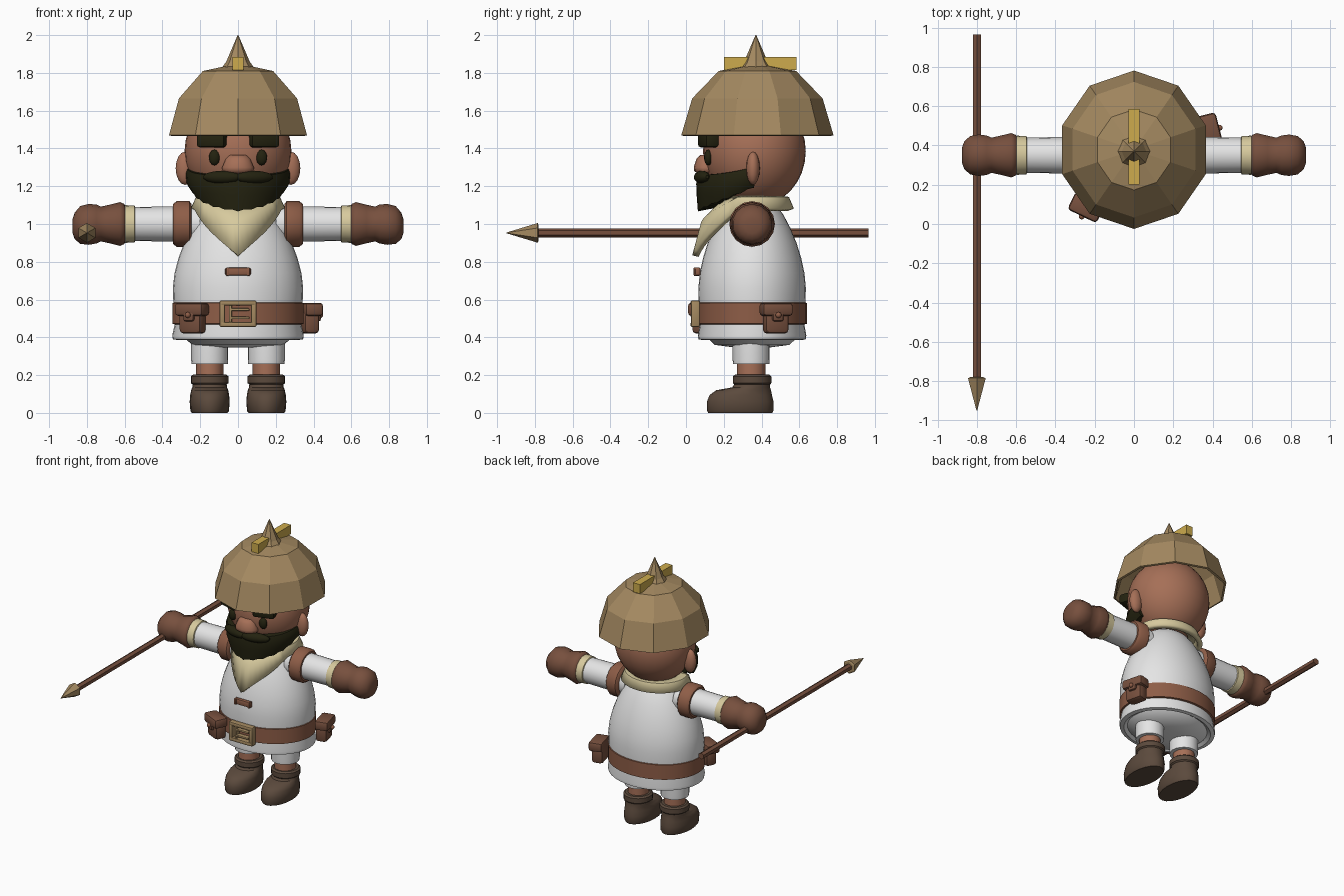
import bpy, bmesh, math
from mathutils import Vector, Matrix

if "Cube" in bpy.data.objects:
    bpy.data.objects.remove(bpy.data.objects["Cube"])

CY = 0.35  # depth of the body axis


def material(name, r, g, b):
    m = bpy.data.materials.new(name)
    m.diffuse_color = (r, g, b, 1)
    m.use_nodes = True
    m.node_tree.nodes["Principled BSDF"].inputs["Base Color"].default_value = m.diffuse_color
    return m


SKIN = material("skin", 0.38, 0.16, 0.095)
BRASS = material("dull_brass", 0.37, 0.25, 0.118)
GLOVE = material("dark_leather", 0.185, 0.08, 0.048)
BELT = material("leather", 0.27, 0.11, 0.063)
TAN = material("tan_cloth", 0.68, 0.59, 0.34)
GOLD = material("gold", 0.61, 0.41, 0.075)
HAIR = material("dark_hair", 0.017, 0.016, 0.005)
BOOT = material("boot_brown", 0.105, 0.068, 0.046)
WHITE = material("white_cloth", 0.78, 0.78, 0.78)


def finish(name, bm, mat, smooth=40):
    bmesh.ops.recalc_face_normals(bm, faces=bm.faces)
    me = bpy.data.meshes.new(name)
    bm.to_mesh(me)
    bm.free()
    me.materials.append(mat)
    ob = bpy.data.objects.new(name, me)
    bpy.context.collection.objects.link(ob)
    if smooth:
        bpy.ops.object.select_all(action='DESELECT')
        ob.select_set(True)
        bpy.context.view_layer.objects.active = ob
        bpy.ops.object.shade_smooth_by_angle(angle=math.radians(smooth))
    return ob


def skin_rows(bm, rows, closed):
    """Bridge rows of points with quads."""
    vs = [[bm.verts.new(p) for p in row] for row in rows]
    n = len(vs[0])
    for a, b in zip(vs, vs[1:]):
        for i in range(n if closed else n - 1):
            j = (i + 1) % n
            bm.faces.new((a[i], a[j], b[j], b[i]))
    return vs


def loft(name, rings, mat, n=24, axis='Z', side=1, caps=True, smooth=40):
    """Rings are (position, centre u, centre v, radius u, radius v) along an axis."""
    rows = []
    for t, cu, cv, ru, rv in rings:
        row = []
        for i in range(n):
            a = 2 * math.pi * i / n
            u, v = cu + ru * math.sin(a), cv + rv * math.cos(a)
            row.append({'Z': (u, v, t), 'X': (side * t, u, v), 'Y': (u, t, v)}[axis])
        rows.append(row)
    bm = bmesh.new()
    vs = skin_rows(bm, rows, True)
    if caps:
        bm.faces.new(vs[0])
        bm.faces.new(vs[-1])
    return finish(name, bm, mat, smooth)


def ball(name, loc, size, mat, seg=20, rot=None):
    bm = bmesh.new()
    bmesh.ops.create_uvsphere(bm, u_segments=seg, v_segments=seg // 2, radius=1)
    m = Matrix.LocRotScale(Vector(loc), rot, Vector(size))
    bmesh.ops.transform(bm, matrix=m, verts=bm.verts)
    return finish(name, bm, mat, 50)


def box(name, loc, size, mat, turn=0, bevel=0.0, taper=1.0):
    bm = bmesh.new()
    bmesh.ops.create_cube(bm, size=1)
    for v in bm.verts:
        if v.co.z > 0:
            v.co.x *= taper
    m = Matrix.Translation(loc) @ Matrix.Rotation(turn, 4, 'Z') @ Matrix.Diagonal((*size, 1))
    bmesh.ops.transform(bm, matrix=m, verts=bm.verts)
    if bevel:
        bmesh.ops.bevel(bm, geom=bm.edges[:], offset=bevel, segments=2, affect='EDGES', profile=0.5)
    return finish(name, bm, mat, 35)


# Tunic, with a hollow rim around its underside
tunic = [(0.345, 0.1), (0.36, 0.24), (0.40, 0.29), (0.385, 0.315), (0.39, 0.345), (0.41, 0.348),
         (0.47, 0.335), (0.58, 0.342), (0.66, 0.345), (0.74, 0.336), (0.82, 0.315), (0.90, 0.285),
         (0.98, 0.245), (1.05, 0.20), (1.10, 0.155), (1.13, 0.11)]
loft("tunic", [(z, 0, CY, r, r * 0.825) for z, r in tunic], WHITE, 36)
loft("belt", [(z, 0, CY, r, r * 0.835) for z, r in
              [(0.468, 0.33), (0.472, 0.347), (0.582, 0.347), (0.586, 0.33)]], BELT, 36)

# Chest tab
box("chest_tab", (0, 0.062, 0.748), (0.135, 0.03, 0.042), BELT, 0, 0.008)
for s in (-1, 1):
    box("chest_tab_end", (s * 0.055, 0.056, 0.748), (0.016, 0.03, 0.046), BELT, 0, 0.005)

# Buckle frame, prong and bars
for s in (-1, 1):
    box("buckle_side", (s * 0.083, 0.05, 0.525), (0.03, 0.045, 0.14), BRASS, 0, 0.008)
    box("buckle_rail", (0, 0.047, 0.525 + s * 0.057), (0.18, 0.045, 0.027), BRASS, 0, 0.008)
    box("buckle_bar", (0.01, 0.05, 0.525 + s * 0.022), (0.10, 0.04, 0.014), BRASS, 0, 0.004)
box("buckle_prong", (-0.04, 0.05, 0.525), (0.016, 0.04, 0.10), BRASS, 0, 0.004)


# Belt pouches
def pouch(x, y, turn):
    out = Vector((math.sin(turn), -math.cos(turn), 0))
    p = Vector((x, y, 0))
    box("pouch", p + Vector((0, 0, 0.485)), (0.13, 0.085, 0.13), GLOVE, turn, 0.022)
    box("pouch_flap", p + out * 0.008 + Vector((0, 0, 0.548)), (0.165, 0.10, 0.07), GLOVE, turn, 0.018)
    box("pouch_tongue", p + out * 0.045 + Vector((0, 0, 0.515)), (0.06, 0.025, 0.06), GLOVE, turn, 0.01)
    ball("pouch_button", p + out * 0.06 + Vector((0, 0, 0.518)), (0.016, 0.016, 0.016), BELT, 10)


pouch(-0.24, 0.092, -0.45)
pouch(0.378, 0.475, math.pi / 2 + 0.25)

# Neckerchief with a pointed front
rows = [[], [], []]
for i in range(48):
    a = 2 * math.pi * i / 48
    t = min(a, 2 * math.pi - a)
    f = max(0, 1 - t / 1.2)
    ry = 0.205 + 0.095 * f
    inner = Vector((0.15 * math.sin(a), -0.13 * math.cos(a), 1.135))
    outer = Vector((0.235 * math.sin(a), -ry * math.cos(a), 1.075 - 0.245 * f))
    mid = inner.lerp(outer, 0.72)
    mid.z = (inner.z + outer.z) / 2 + 0.025
    for row, p in zip(rows, (inner, mid, outer)):
        row.append(p + Vector((0, CY, 0)))
bm = bmesh.new()
skin_rows(bm, rows, True)
scarf = finish("neckerchief", bm, TAN, 45)
mod = scarf.modifiers.new("thickness", 'SOLIDIFY')
mod.thickness, mod.offset = 0.035, 0

# Head, ears, eyes and brows
ball("head", (0, 0.362, 1.385), (0.283, 0.272, 0.295), SKIN, 32)
loft("nose", [(z, 0, 0.105, rx, ry) for z, rx, ry in
              [(1.265, 0.06, 0.04), (1.28, 0.085, 0.062), (1.30, 0.086, 0.064),
               (1.345, 0.066, 0.05), (1.365, 0.045, 0.03)]], SKIN, 14, smooth=60)
for s in (-1, 1):
    ball("ear", (s * 0.28, 0.355, 1.295), (0.05, 0.036, 0.088), SKIN, 16)
    ball("eye", (s * 0.125, 0.118, 1.352), (0.03, 0.022, 0.042), HAIR, 14)
    box("eyebrow", (s * 0.137, 0.118, 1.442), (0.155, 0.075, 0.072), HAIR, s * 0.3, 0.015)

# Beard wrapped around the jaw, with two moustache halves
rows = [[] for _ in range(6)]
for i in range(25):
    a = math.radians(-92 + 184 * i / 24)
    k = abs(a) / math.radians(92)
    top = 1.262 + 0.045 * k ** 3
    low = 1.067 + 0.125 * k ** 1.5 + (0.008 if i % 2 else 0)
    shape = [(0.84, top), (0.97, top - 0.004), (1.0, top - 0.05 * (1 - 0.5 * k)),
             (0.99, (top + low) / 2 - 0.02), (0.97 - 0.10 * k, low), (0.45, low + 0.03)]
    for row, (r, z) in zip(rows, shape):
        row.append((0.277 * r * math.sin(a), 0.352 - 0.298 * r * math.cos(a), z))
bm = bmesh.new()
vs = skin_rows(bm, rows + [rows[0]], False)
bmesh.ops.remove_doubles(bm, verts=bm.verts, dist=1e-5)
bmesh.ops.holes_fill(bm, edges=bm.edges, sides=0)
finish("beard", bm, HAIR, 40)
for s in (-1, 1):
    ball("moustache", (s * 0.085, 0.085, 1.248), (0.105, 0.035, 0.034), HAIR, 14,
         Matrix.Rotation(s * 0.28, 3, 'Z').to_quaternion())

# Faceted helmet, spike and crest
helmet = loft("helmet", [(z, 0, 0.378, r * 0.953, r) for z, r in
                         [(1.47, 0.403), (1.665, 0.345), (1.81, 0.205), (1.838, 0.06)]],
              BRASS, 10, caps=False, smooth=0)
mod = helmet.modifiers.new("thickness", 'SOLIDIFY')
mod.thickness, mod.offset = 0.015, -1
loft("helmet_spike", [(z, 0, 0.37, r, r) for z, r in
                      [(1.825, 0.087), (1.86, 0.062), (2.0, 0.002)]], BRASS, 8, smooth=0)
box("helmet_crest", (0, 0.393, 1.85), (0.056, 0.385, 0.068), GOLD)


# Arms and legs
def tube(name, prof, mat, s, n=20):
    loft(name, [(x, CY, z, r, r) for x, z, r in prof], mat, n, 'X', s)


for s in (-1, 1):
    tube("sleeve", [(0.2, 1.0, 0.095), (0.55, 1.0, 0.09)], WHITE, s)
    tube("shoulder_band", [(0.245, 1.0, 0.105), (0.258, 1.0, 0.121), (0.325, 1.0, 0.121),
                           (0.343, 1.0, 0.106)], BELT, s, 16)
    tube("sleeve_cuff", [(0.542, 1.0, 0.085), (0.548, 1.0, 0.097), (0.598, 1.0, 0.1),
                         (0.605, 1.0, 0.08)], TAN, s)
    tube("glove", [(0.594, 1.0, 0.09), (0.602, 1.0, 0.106), (0.625, 1.0, 0.116), (0.68, 1.0, 0.102),
                   (0.725, 1.0, 0.092), (0.75, 1.0, 0.103), (0.79, 0.998, 0.108),
                   (0.835, 0.995, 0.10), (0.865, 0.99, 0.07), (0.875, 0.99, 0.04)], GLOVE, s, 14)
    x = s * 0.15
    loft("trouser_leg", [(z, x, 0.345, r, r) for z, r in
                         [(0.258, 0.08), (0.26, 0.096), (0.28, 0.098), (0.42, 0.098)]], WHITE, 20)
    loft("ankle", [(z, x, 0.345, 0.072, 0.076) for z in (0.18, 0.27)], SKIN, 16)
    loft("boot", [(z, x, y, rx, ry) for z, y, rx, ry in
                  [(0, 0.287, 0.095, 0.17), (0.01, 0.287, 0.102, 0.175), (0.06, 0.287, 0.106, 0.176),
                   (0.095, 0.29, 0.103, 0.165), (0.12, 0.305, 0.098, 0.145),
                   (0.135, 0.345, 0.092, 0.10), (0.15, 0.35, 0.09, 0.095), (0.158, 0.35, 0.10, 0.102),
                   (0.193, 0.35, 0.10, 0.102), (0.203, 0.35, 0.088, 0.09)]], BOOT, 20)

# Spear held in the hand
loft("spear_shaft", [(y, -0.8, 0.953, 0.024, 0.024) for y in (-0.79, 0.965)], GLOVE, 6, 'Y', smooth=0)
loft("spear_head", [(y, -0.8, 0.953, r, r) for y, r in
                    [(-0.95, 0.002), (-0.785, 0.052), (-0.78, 0.04)]], BRASS, 6, 'Y', smooth=0)
